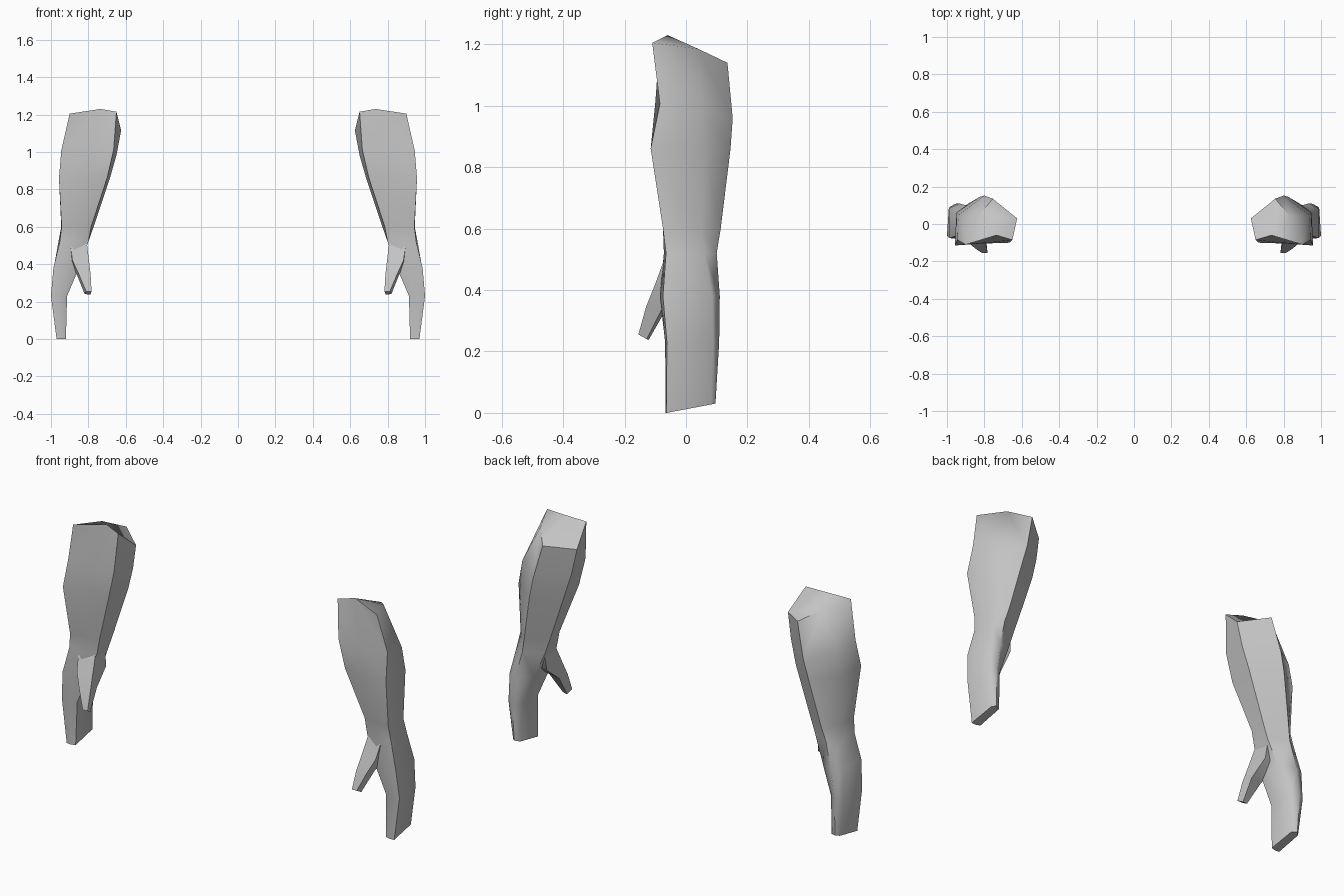
import bpy, bmesh, math

if "Cube" in bpy.data.objects:
    bpy.data.objects.remove(bpy.data.objects["Cube"])

grey = bpy.data.materials.new("plain grey")
grey.diffuse_color = (0.55, 0.55, 0.55, 1)
grey.use_nodes = True
grey.node_tree.nodes["Principled BSDF"].inputs["Base Color"].default_value = grey.diffuse_color


def ring(z, tilt, pts):
    """Cross-section whose height changes with depth."""
    return [(x, y, z + tilt * y) for x, y in pts]


def loft(name, rings, top_faces=None, angle=60):
    """Skin between sections, cap both ends and mirror to the other side."""
    bm = bmesh.new()
    vs = [[bm.verts.new(p) for p in r] for r in rings]
    n = len(rings[0])
    for a, b in zip(vs, vs[1:]):
        for i in range(n):
            j = (i + 1) % n
            bm.faces.new((a[i], b[i], b[j], a[j]))
    for f in top_faces or [range(n)]:
        bm.faces.new([vs[0][i] for i in f])
    bm.faces.new(vs[-1][::-1])
    bmesh.ops.recalc_face_normals(bm, faces=bm.faces[:])
    me = bpy.data.meshes.new(name)
    bm.to_mesh(me)
    bm.free()
    me.materials.append(grey)
    ob = bpy.data.objects.new(name, me)
    bpy.context.collection.objects.link(ob)
    bpy.ops.object.select_all(action='DESELECT')
    ob.select_set(True)
    bpy.context.view_layer.objects.active = ob
    bpy.ops.object.shade_smooth_by_angle(angle=math.radians(angle))
    mod = ob.modifiers.new("other side", 'MIRROR')
    mod.use_clip = False
    mod.use_mirror_merge = False
    return ob


# Section order: inner front, front, outer front, outer back, back, inner
elbow = [(.65, -.085, 1.215), (.735, -.06, 1.23), (.90, -.11, 1.205),
         (.834, .04, 1.185), (.755, .135, 1.14), (.625, .03, 1.115)]
forearm = [
    ring(.99, -.2, [(.665, -.10), (.78, -.10), (.945, -.085), (.935, .05), (.80, .152), (.65, .04)]),
    ring(.86, 0, [(.70, -.095), (.82, -.105), (.957, -.115), (.95, .06), (.825, .145), (.685, .05)]),
    ring(.60, 0, [(.785, -.05), (.85, -.075), (.943, -.075), (.945, .05), (.88, .113), (.772, .05)]),
    ring(.52, 0, [(.80, -.05), (.86, -.072), (.953, -.065), (.96, .06), (.90, .10), (.80, .05)]),
]
hand = [
    ring(.38, 0, [(.85, -.06), (.91, -.085), (.987, -.075), (.985, .085), (.935, .11), (.855, .065)]),
    ring(.23, 0, [(.914, -.055), (.95, -.068), (1.0, -.062), (.99, .088), (.955, .108), (.915, .08)]),
    ring(.012, .19, [(.92, -.06), (.945, -.066), (.97, -.064), (.968, .08), (.95, .096), (.923, .085)]),
]
loft("arm", [elbow] + forearm + hand, [(0, 1, 3, 4, 5), (1, 2, 3)])

# Thumb, rooted in the wrist
thumb = [
    ring(.53, 0, [(.81, -.045), (.90, -.06), (.91, .03), (.815, .04)]),
    ring(.42, 0, [(.797, -.092), (.885, -.10), (.90, .02), (.803, .03)]),
    ring(.345, 0, [(.788, -.125), (.85, -.13), (.862, -.075), (.793, -.06)]),
    ring(.17, -.55, [(.783, -.155), (.812, -.155), (.82, -.128), (.79, -.122)]),
]
loft("thumb", thumb)
